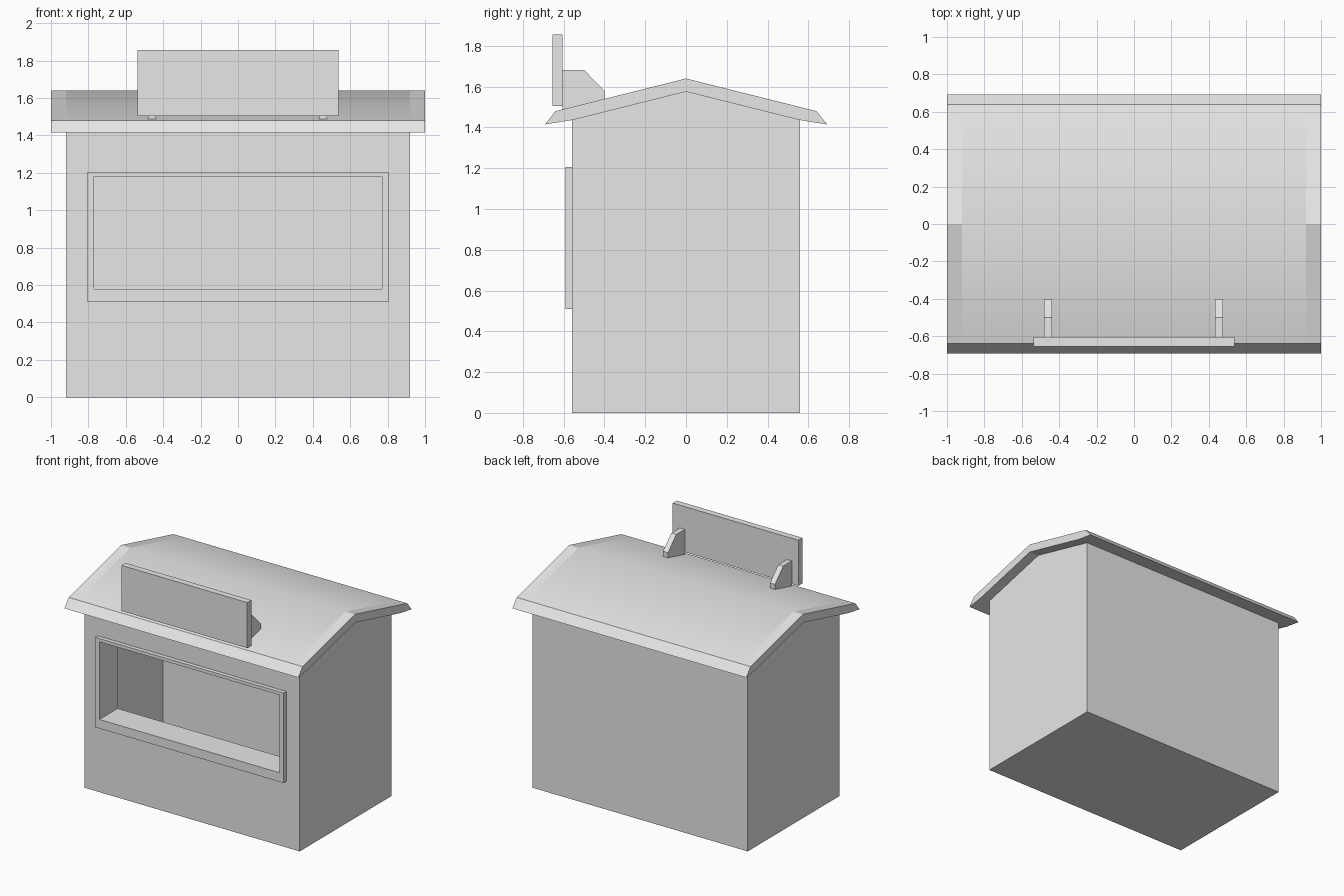
import bpy
import bmesh

cube = bpy.data.objects.get("Cube")
if cube:
    bpy.data.objects.remove(cube, do_unlink=True)

grey = bpy.data.materials.new("light_grey")
grey.use_nodes = True
grey.diffuse_color = (0.8, 0.8, 0.8, 1)
grey.node_tree.nodes["Principled BSDF"].inputs["Base Color"].default_value = (0.8, 0.8, 0.8, 1)


def prism(name, profile, stations):
    """Sweep a closed (y, z) profile along x through the given stations."""
    bm = bmesh.new()
    rings = [[bm.verts.new((x, y, z)) for y, z in profile] for x in stations]
    n = len(profile)
    for a, b in zip(rings, rings[1:]):
        for i in range(n):
            j = (i + 1) % n
            bm.faces.new((a[i], a[j], b[j], b[i]))
    bm.faces.new(rings[0])
    bm.faces.new(rings[-1])
    bmesh.ops.recalc_face_normals(bm, faces=bm.faces)
    mesh = bpy.data.meshes.new(name)
    bm.to_mesh(mesh)
    bm.free()
    mesh.materials.append(grey)
    obj = bpy.data.objects.new(name, mesh)
    bpy.context.collection.objects.link(obj)
    return obj


def box(name, x0, x1, y0, y1, z0, z1):
    return prism(name, [(y0, z0), (y1, z0), (y1, z1), (y0, z1)], (x0, x1))


def cut(obj, cutter):
    mod = obj.modifiers.new("cut", 'BOOLEAN')
    mod.operation = 'DIFFERENCE'
    mod.solver = 'EXACT'
    mod.object = cutter
    bpy.context.view_layer.objects.active = obj
    bpy.ops.object.modifier_apply(modifier=mod.name)


# Hollow gabled body and window frame sharing one serving opening
body = prism("stall_body",
             [(-0.56, 0), (0.56, 0), (0.56, 1.437), (0, 1.577), (-0.56, 1.437)],
             (-0.92, 0.92))
frame = box("window_frame", -0.805, 0.805, -0.592, -0.56, 0.51, 1.205)
room = box("room_cutter", -0.9, 0.9, -0.37, 0.37, 0.03, 1.4)
opening = box("opening_cutter", -0.77, 0.77, -0.8, -0.2, 0.58, 1.18)
cut(body, room)
cut(body, opening)
cut(frame, opening)
for helper in (room, opening):
    bpy.data.objects.remove(helper, do_unlink=True)

# Roof slab with slanted eaves; the two slopes blend softly between the end strips
half = [(0.64, 1.48), (0.692, 1.415), (0.56, 1.436)]
roof_profile = [(0, 1.64)] + half + [(0, 1.576)] + [(-y, z) for y, z in reversed(half)]
roof = prism("roof", roof_profile, (-1, -0.92, 0.92, 1))
for face in roof.data.polygons:
    face.use_smooth = face.normal.z > 0.9 and abs(face.center.x) < 0.5

# Sign board and its two brackets
box("sign_board", -0.537, 0.537, -0.655, -0.605, 1.505, 1.857)
bracket = [(-0.605, 1.485), (-0.605, 1.682), (-0.5, 1.682), (-0.4, 1.58), (-0.4, 1.535)]
for side, x in (("right", -0.46), ("left", 0.455)):
    prism(side + "_sign_bracket", bracket, (x - 0.021, x + 0.021))
